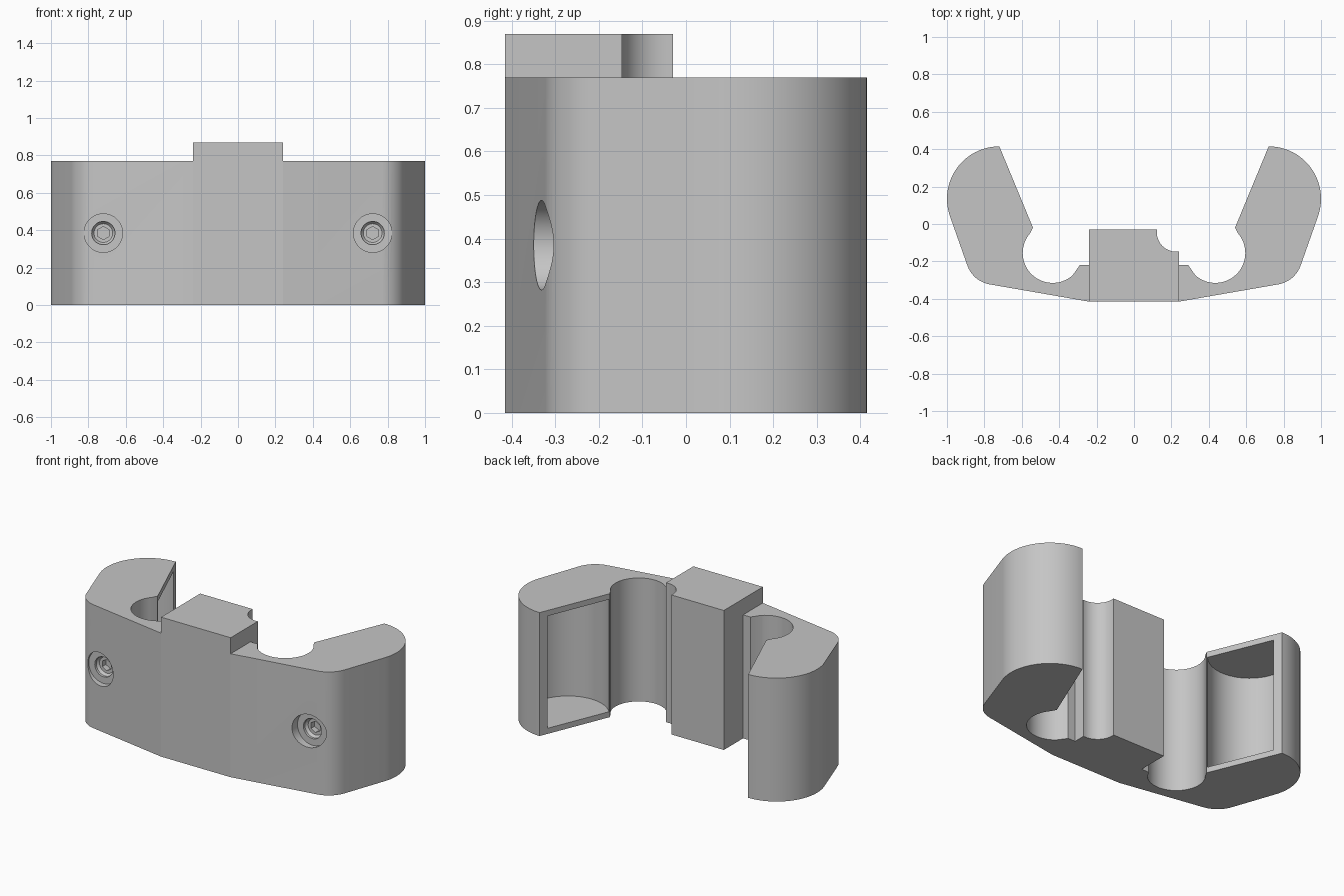
import bpy, bmesh, math
from mathutils import Matrix

if "Cube" in bpy.data.objects:
    bpy.data.objects.remove(bpy.data.objects["Cube"])

H = 0.77          # wing height
BLOCK_H = 0.87    # centre block height
MID = 0.385       # screw height

grey = bpy.data.materials.new("light_grey")
grey.diffuse_color = (0.56, 0.56, 0.56, 1)
grey.use_nodes = True
grey.node_tree.nodes["Principled BSDF"].inputs["Base Color"].default_value = grey.diffuse_color


def arc(cx, cy, r, a0, a1, n):
    """Points on a circular arc, angles in degrees."""
    pts = []
    for i in range(n + 1):
        a = math.radians(a0 + (a1 - a0) * i / n)
        pts.append((cx + r * math.cos(a), cy + r * math.sin(a)))
    return pts


def make_object(name, bm):
    bmesh.ops.recalc_face_normals(bm, faces=bm.faces)
    me = bpy.data.meshes.new(name)
    bm.to_mesh(me)
    bm.free()
    me.materials.append(grey)
    ob = bpy.data.objects.new(name, me)
    bpy.context.collection.objects.link(ob)
    return ob


def prism(name, outline, z0, z1):
    """Closed outline extruded upwards."""
    bm = bmesh.new()
    face = bm.faces.new([bm.verts.new((x, y, z0)) for x, y in outline])
    new = bmesh.ops.extrude_face_region(bm, geom=[face])["geom"]
    bmesh.ops.translate(bm, vec=(0, 0, z1 - z0),
                        verts=[v for v in new if isinstance(v, bmesh.types.BMVert)])
    return make_object(name, bm)


def bore(name, x, z, steps, sides):
    """Stepped solid along y; steps are (radius, y) pairs."""
    bm = bmesh.new()
    rings = []
    for r, y in steps:
        ring = []
        for i in range(sides):
            a = 2 * math.pi * i / sides + math.pi / 2
            ring.append(bm.verts.new((x + r * math.cos(a), y, z + r * math.sin(a))))
        rings.append(ring)
    for a, b in zip(rings, rings[1:]):
        for i in range(sides):
            j = (i + 1) % sides
            bm.faces.new((a[i], a[j], b[j], b[i]))
    bm.faces.new(rings[0])
    bm.faces.new(rings[-1])
    return make_object(name, bm)


def activate(ob):
    bpy.ops.object.select_all(action='DESELECT')
    bpy.context.view_layer.objects.active = ob
    ob.select_set(True)


def cut(target, cutter):
    mod = target.modifiers.new("cut", 'BOOLEAN')
    mod.operation = 'DIFFERENCE'
    mod.solver = 'EXACT'
    mod.object = cutter
    activate(target)
    bpy.ops.object.modifier_apply(modifier=mod.name)
    bpy.data.objects.remove(cutter)


# Wing outline: front slope, rounded corner, round back, slanted inner face, groove
outline = [(0.24, -0.415)]
outline += arc(0.745, -0.17, 0.155, -80, -19.5, 10)
outline += arc(0.72, 0.135, 0.28, -19.5, 90, 28)
outline += [(0.54, -0.02)]
outline += arc(0.435, -0.155, 0.16, 40, -132, 30)
outline += [(0.29, -0.22), (0.24, -0.22)]
wings = prism("wings", outline, 0, H)

# Round pocket opening through the slanted inner face
cut(wings, prism("pocket_cutter", arc(0.72, 0.135, 0.232, 0, 354.375, 63),
                 0.035, H - 0.035))

# Recessed screw: wide bore, chamfered inner ring, hexagonal socket
cut(wings, bore("screw_cutter", 0.72, MID,
                [(0.103, -0.5), (0.103, -0.295), (0.062, -0.295),
                 (0.062, -0.28), (0.05, -0.265)], 48))
cut(wings, bore("socket_cutter", 0.72, MID, [(0.035, -0.28), (0.035, -0.23)], 6))

# Second wing by mirroring
mirror = wings.modifiers.new("mirror", 'MIRROR')
mirror.use_mirror_merge = False
activate(wings)
bpy.ops.object.modifier_apply(modifier=mirror.name)
bpy.ops.object.shade_smooth_by_angle(angle=math.radians(25))

# Centre block with a concave notch in one back corner
block_outline = [(-0.24, -0.415), (0.24, -0.415), (0.24, -0.147)]
block_outline += arc(0.225, -0.045, 0.103, 270, 180, 12)
block_outline += [(0.122, -0.03), (-0.24, -0.03)]
block = prism("centre_block", block_outline, 0, BLOCK_H)
activate(block)
bpy.ops.object.shade_smooth_by_angle(angle=math.radians(25))
